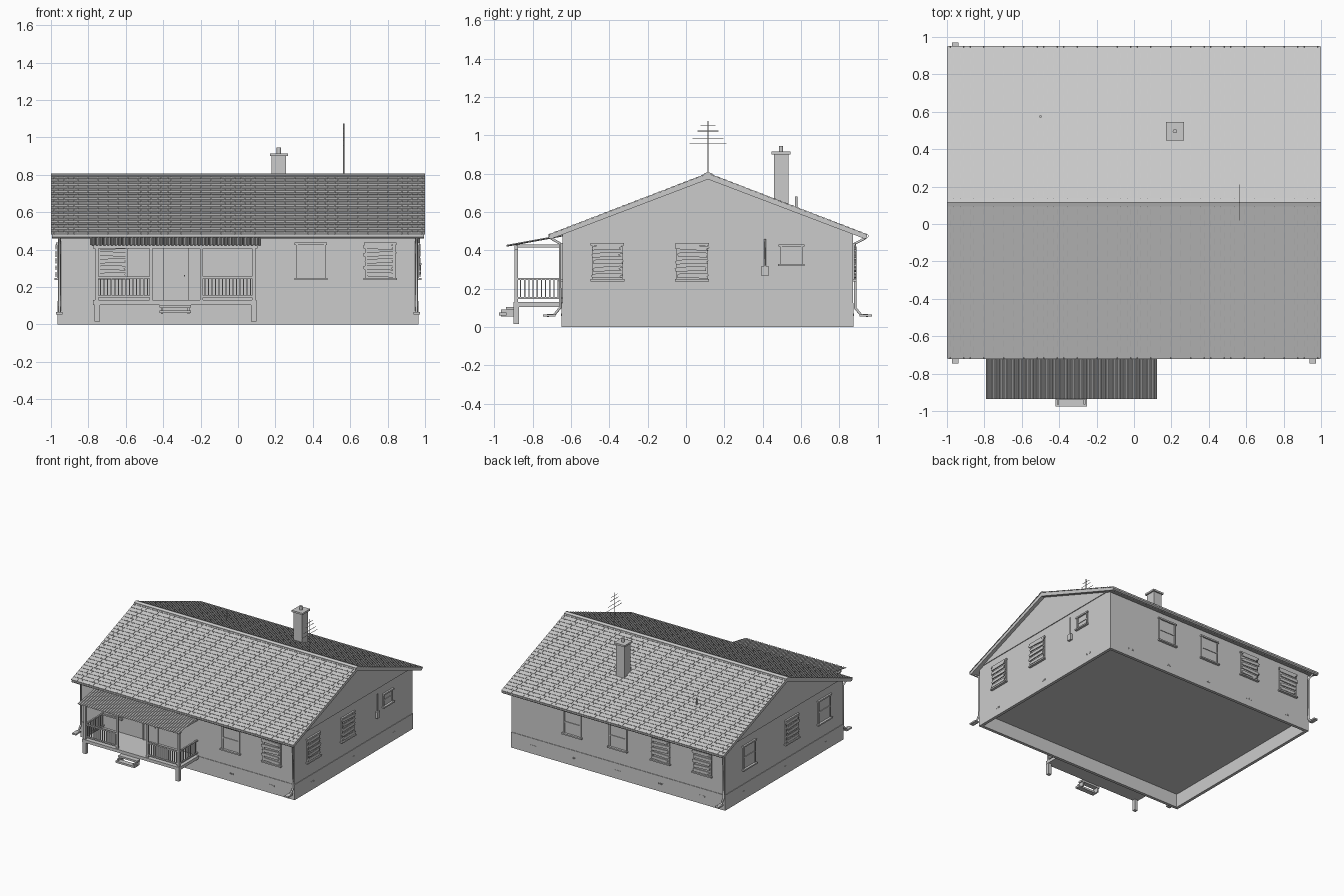
import bpy, bmesh, math, random
from mathutils import Matrix, Vector

if "Cube" in bpy.data.objects:
    bpy.data.objects.remove(bpy.data.objects["Cube"])

random.seed(4)
T, R = Matrix.Translation, Matrix.Rotation
I = Matrix.Identity(4)
X, Y0, Y1, RY = 0.96, -0.645, 0.87, 0.115      # wall half width, front, back, ridge
SL = math.atan(0.385)


def box(bm, x0, x1, y0, y1, z0, z1, m=I):
    v = [bm.verts.new(m @ Vector((x, y, z))) for x in (x0, x1) for y in (y0, y1) for z in (z0, z1)]
    for f in ((0, 1, 3, 2), (4, 6, 7, 5), (0, 4, 5, 1), (2, 3, 7, 6), (0, 2, 6, 4), (1, 5, 7, 3)):
        bm.faces.new([v[i] for i in f])


def prism(bm, pts, a, b, m=I):
    """Extrude a closed polygon of (y, z) points from x=a to x=b."""
    A = [bm.verts.new(m @ Vector((a, *p))) for p in pts]
    B = [bm.verts.new(m @ Vector((b, *p))) for p in pts]
    bm.faces.new(A)
    bm.faces.new(B[::-1])
    for i in range(len(pts)):
        j = (i + 1) % len(pts)
        bm.faces.new((A[j], A[i], B[i], B[j]))


def finish(bm, name):
    bmesh.ops.recalc_face_normals(bm, faces=bm.faces)
    me = bpy.data.meshes.new(name)
    bm.to_mesh(me)
    bm.free()
    ob = bpy.data.objects.new(name, me)
    bpy.context.collection.objects.link(ob)
    return ob


def boxes(name, items):
    bm = bmesh.new()
    for it in items:
        box(bm, *it)
    return finish(bm, name)


def tube(name, pts, r):
    cu = bpy.data.curves.new(name, 'CURVE')
    cu.dimensions, cu.bevel_depth, cu.bevel_resolution, cu.use_fill_caps = '3D', r, 1, True
    sp = cu.splines.new('POLY')
    sp.points.add(len(pts) - 1)
    for p, c in zip(sp.points, pts):
        p.co = (*c, 1)
    ob = bpy.data.objects.new(name, cu)
    bpy.context.collection.objects.link(ob)


# Foundation skirt, open underneath, and the walls above it
F, t = 0.004, 0.02
boxes("foundation", [(-X - F, X + F, Y0 - F, Y0 + t, 0, .125), (-X - F, X + F, Y1 - t, Y1 + F, 0, .125),
                     (-X - F, -X + t, Y0 + t, Y1 - t, 0, .125), (X - t, X + F, Y0 + t, Y1 - t, 0, .125)])
boxes("walls", [(-X, X, Y0, Y1, .11, .505)])
bm = bmesh.new()
prism(bm, [(Y0, .50), (Y1, .50), (RY, .785)], -X - .006, X + .006)
finish(bm, "gable_walls")

# Roof slab with fascia edges
bm = bmesh.new()
E, top, th = 0.83, 0.80, 0.03
ez = top - E * math.tan(SL)
prism(bm, [(RY, top), (RY + E, ez), (RY + E, ez - .015), (RY + E - .015, ez - .02), (RY, top - th),
           (RY - E + .015, ez - .02), (RY - E, ez - .015), (RY - E, ez)], -.995, .995)
finish(bm, "roof_slab")

# Staggered shingles on both slopes
bm = bmesh.new()
L, rows, cols = E / math.cos(SL) + .003, 26, 56
step, w = L / rows, 2 / cols
for turn in (0, math.pi):
    slope = T((0, RY, top)) @ R(turn, 4, 'Z') @ R(SL, 4, 'X')
    for i in range(rows):
        tilt = slope @ T((0, -step * i, .001)) @ R(-.08, 4, 'X')
        off = (i % 2) * w / 2
        for c in range(cols + 1):
            x0, x1 = max(-1, -1 + c * w - off + .0006), min(1, -1 + (c + 1) * w - off - .0006)
            if x1 - x0 > .002:
                box(bm, x0, x1, -step, 0, -.002, .001, tilt)
finish(bm, "shingles")
bm = bmesh.new()
prism(bm, [(RY, .808), (RY + .022, .800), (RY + .022, .794), (RY, .802), (RY - .022, .794), (RY - .022, .800)], -1, 1)
finish(bm, "ridge_cap")

# Gutters
bm = bmesh.new()
for y, s in ((RY - E, 1), (RY + E, -1)):
    prism(bm, [(y - s * .006, ez - .002), (y - s * .006, ez - .012), (y + s * .002, ez - .02), (y + s * .014, ez - .02),
               (y + s * .014, ez - .017), (y + s * .003, ez - .017), (y - s * .003, ez - .01), (y - s * .003, ez - .002)], -.995, .995)
finish(bm, "gutters")

# Downspouts with outlet shoes
for n, x, s in (("front_left", -.955, -1), ("front_right", .955, -1), ("back_left", -.955, 1)):
    w0 = Y0 if s < 0 else Y1
    e0 = RY + s * E
    tube("downspout_" + n, [(x, e0 - s * .01, .47), (x, e0 - s * .015, .46), (x, w0 + s * .012, .435),
                            (x, w0 + s * .012, .10), (x, w0 + s * .045, .06), (x, w0 + s * .08, .06)], .008)
    boxes("downspout_shoe_" + n, [(x - .017, x + .017, w0 + s * .035, w0 + s * .1, .054, .066)])


# Windows: local x runs along the wall, local -y points outward
def wall(side, u):
    a, d = {"front": (0, (u, Y0, 0)), "right": (90, (X, u, 0)),
            "back": (180, (u, Y1, 0)), "left": (-90, (-X, u, 0))}[side]
    return T(d) @ R(math.radians(a), 4, 'Z')


def window(name, m, boarded, w=.15, z0=.245, z1=.432):
    h = w / 2
    bm = bmesh.new()
    box(bm, -h, h, -.002, .01, z0, z1, m)
    for s in (-1, 1):
        box(bm, s * h - .006, s * h + .006, -.009, .01, z0, z1, m)
    box(bm, -h - .012, h + .012, -.014, .01, z1 - .006, z1 + .006, m)
    box(bm, -h - .014, h + .014, -.02, .01, z0 - .007, z0 + .004, m)
    zm = (z0 + z1) / 2
    box(bm, -h, h, -.007, .01, zm - .005, zm + .005, m)
    finish(bm, name)
    if boarded:
        bm = bmesh.new()
        for i in range(5):
            z = z0 + .022 + i * (z1 - z0 - .04) / 4
            a, b = h + random.uniform(-.005, .014), h + random.uniform(-.005, .014)
            pts = [(.010, -.011), (.010, .011)]
            out = [(-a, -.012), (b, -.013), (b - random.uniform(0, .02), -.003), (b + .004, .003),
                   (b - .006, .012), (-a + .012, .011), (-a - .004, .003)]
            # Swap axes so the ragged outline lies flat on the wall
            pm = m @ T((0, 0, z)) @ R(random.uniform(-.06, .06), 4, 'Y') @ R(math.pi / 2, 4, 'Z')
            prism(bm, [(-p, q) for p, q in out], -.017, -.010, pm)
        finish(bm, name + "_planks")


for side, u, boarded in (("front", -.67, 1), ("front", .39, 0), ("front", .76, 1),
                         ("right", -.41, 1), ("right", .032, 1),
                         ("back", .41, 0), ("back", 0, 0), ("back", -.385, 1), ("back", -.76, 1),
                         ("left", .565, 0), ("left", .02, 1), ("left", -.40, 0)):
    window(f"{side}_window", wall(side, u), boarded)
window("right_small_window", wall("right", .55), 0, .11, .325, .425)

# Foundation vents
bm = bmesh.new()
for side, us in (("front", (.39, .76)), ("back", (-.76, -.385, 0, .385, .76)),
                 ("right", (-.42, .1, .62)), ("left", (-.42, .1, .62))):
    for u in us:
        for k in range(4):
            box(bm, k * .013 - .025, k * .013 - .017, -F - .002, 0, .058, .07, wall(side, u))
finish(bm, "foundation_vents")

# Front door
boxes("door_frame", [(-.402, -.39, Y0 - .01, Y0, .13, .41), (-.275, -.263, Y0 - .01, Y0, .13, .41),
                     (-.402, -.263, Y0 - .012, Y0, .40, .412)])
boxes("door", [(-.39, -.275, Y0 - .005, Y0, .13, .40), (-.29, -.283, Y0 - .015, Y0, .255, .265)])

# Porch deck, legs, steps
boxes("porch_deck", [(-.775, .10, -.90, Y0, .105, .13)])
boxes("porch_legs", [(x - .014, x + .014, -.90, -.872, .015, .105) for x in (-.753, .084)])
boxes("porch_steps", [(-.42, -.25, -.94, -.90, .09, .105), (-.42, -.25, -.975, -.935, .06, .075),
                      (-.412, -.40, -.965, -.90, .055, .09), (-.27, -.258, -.965, -.90, .055, .09)])

# Porch posts, beam, rails and balusters
PX, PY = (-.755, -.465, -.195, .085), -.885
boxes("porch_posts", [(x - .009, x + .009, PY - .009, PY + .009, .13, .425) for x in PX])
boxes("porch_beam", [(-.775, .105, PY - .009, PY + .009, .405, .425)]
      + [(x - .008, x + .008, PY, Y0, .415, .43) for x in (PX[0], PX[3])])
rails = []
for a, b in ((PX[0], PX[1]), (PX[2], PX[3])):
    for z in (.15, .25):
        rails.append((a, b, PY - .006, PY + .006, z - .005, z + .005))
    for k in range(1, 15):
        x = a + (b - a) * k / 15
        rails.append((x - .003, x + .003, PY - .003, PY + .003, .15, .25))
for x in (PX[0], PX[3]):
    for z in (.15, .25):
        rails.append((x - .006, x + .006, PY, Y0, z - .005, z + .005))
    for k in range(1, 11):
        y = PY + (Y0 - PY) * k / 11
        rails.append((x - .003, x + .003, y - .003, y + .003, .15, .25))
boxes("porch_railing", rails)

# Corrugated porch roof
bm = bmesh.new()
N, row = 45 * 6, []
for i in range(N + 1):
    x, h = -.79 + .91 * i / N, .004 * math.sin(2 * math.pi * i / 6)
    row.append((bm.verts.new((x, -.935, .425 + h)), bm.verts.new((x, Y0, .478 + h))))
for p, q in zip(row, row[1:]):
    bm.faces.new((p[0], q[0], q[1], p[1]))
ob = finish(bm, "porch_roof")
mod = ob.modifiers.new("thickness", 'SOLIDIFY')
mod.thickness = .003

# Chimney, cap and pot
boxes("chimney", [(.18, .256, .458, .534, .58, .90), (.17, .267, .447, .545, .90, .914)])
tube("chimney_pot", [(.219, .496, .91), (.219, .496, .945)], .012)
tube("roof_vent_pipe", [(-.5, .575, .60), (-.5, .575, .68)], .007)

# Television aerial
tube("aerial_mast", [(.565, RY, .78), (.565, RY, 1.075)], .0035)
for z, h in ((1.05, .04), (1.022, .055), (.985, .08), (.955, .096)):
    tube("aerial_element", [(.565, RY - h, z), (.565, RY + h, z)], .0018)

# Electric meter with conduit on the right wall
boxes("meter_box", [(X, X + .018, .395, .43, .267, .318)])
tube("meter_conduit", [(X + .008, .412, .31), (X + .008, .412, .46)], .005)
